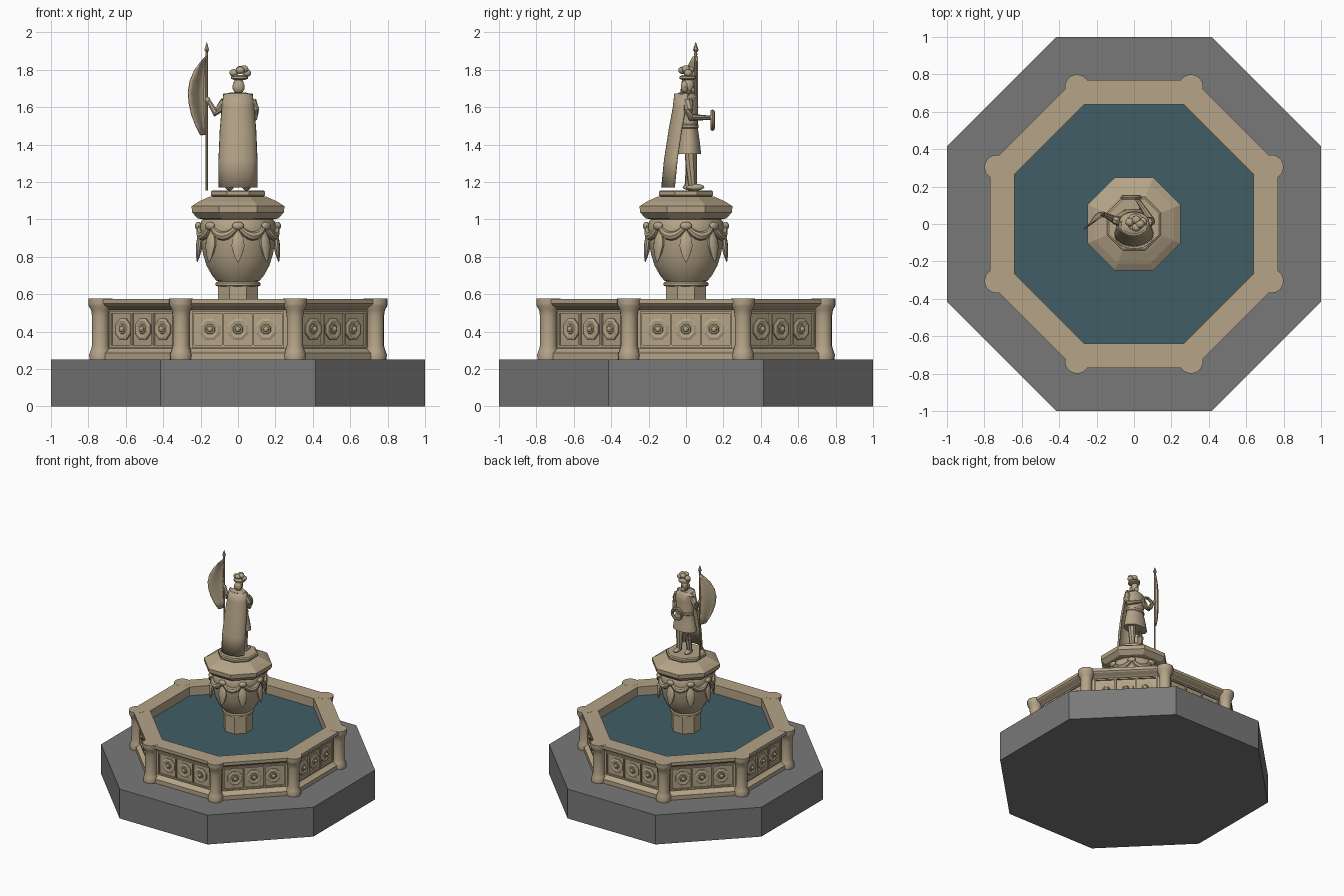
import bpy, bmesh, math
from math import pi, sin, cos
from mathutils import Matrix, Vector

cube = bpy.data.objects.get("Cube")
if cube:
    bpy.data.objects.remove(cube, do_unlink=True)


def material(name, rgb):
    m = bpy.data.materials.new(name)
    m.use_nodes = True
    m.diffuse_color = (*rgb, 1)
    m.node_tree.nodes["Principled BSDF"].inputs["Base Color"].default_value = (*rgb, 1)
    return m


STONE = material("warm stone", (0.46, 0.37, 0.245))
GREY = material("grey paving", (0.19, 0.19, 0.19))
WATER = material("dark water", (0.05, 0.11, 0.13))
OCT = cos(pi / 8)


def finish(name, bm, mat=STONE, smooth=True):
    bmesh.ops.recalc_face_normals(bm, faces=bm.faces)
    mesh = bpy.data.meshes.new(name)
    bm.to_mesh(mesh)
    bm.free()
    mesh.materials.append(mat)
    ob = bpy.data.objects.new(name, mesh)
    bpy.context.collection.objects.link(ob)
    if smooth:
        bpy.ops.object.select_all(action='DESELECT')
        ob.select_set(True)
        bpy.context.view_layer.objects.active = ob
        bpy.ops.object.shade_smooth_by_angle(angle=math.radians(40))
    return ob


def lathe(name, profile, n=8, mat=STONE, loc=(0, 0, 0), smooth=False, loop=False, squash=1):
    """Revolve (radius, height) points; eight sides use face distance as radius."""
    bm = bmesh.new()
    k = 1 / OCT if n == 8 else 1
    rings = []
    for r, z in profile:
        rings.append([bm.verts.new((loc[0] + r * k * cos(2 * pi * (i + .5) / n),
                                    loc[1] + r * k * squash * sin(2 * pi * (i + .5) / n),
                                    loc[2] + z)) for i in range(n)])
    pairs = list(zip(rings, rings[1:])) + ([(rings[-1], rings[0])] if loop else [])
    for a, b in pairs:
        for i in range(n):
            j = (i + 1) % n
            bm.faces.new((a[i], a[j], b[j], b[i]))
    if not loop:
        bm.faces.new(rings[0])
        bm.faces.new(rings[-1])
    return finish(name, bm, mat, smooth)


def ball(name, loc, size, tilt=0, segs=12):
    bm = bmesh.new()
    bmesh.ops.create_uvsphere(bm, u_segments=segs, v_segments=8, radius=1)
    bm.transform(Matrix.Translation(loc) @ Matrix.Rotation(tilt, 4, 'X') @ Matrix.Diagonal((*size, 1)))
    return finish(name, bm)


def box(name, loc, size):
    bm = bmesh.new()
    bmesh.ops.create_cube(bm, size=1)
    bm.transform(Matrix.Translation(loc) @ Matrix.Diagonal((*size, 1)))
    return finish(name, bm, smooth=False)


def tube(name, pts, radii, n=8):
    """Tapered round rod through the points."""
    bm = bmesh.new()
    pts = [Vector(p) for p in pts]
    rings = []
    for i, p in enumerate(pts):
        d = pts[min(i + 1, len(pts) - 1)] - pts[max(i - 1, 0)]
        q = d.to_track_quat('Z', 'Y')
        rings.append([bm.verts.new(p + q @ Vector((radii[i] * cos(2 * pi * s / n),
                                                   radii[i] * sin(2 * pi * s / n), 0))) for s in range(n)])
    for a, b in zip(rings, rings[1:]):
        for s in range(n):
            bm.faces.new((a[s], a[(s + 1) % n], b[(s + 1) % n], b[s]))
    bm.faces.new(rings[0])
    bm.faces.new(rings[-1])
    return finish(name, bm)


def sheet(name, rows, thickness):
    """Cloth from rows of points, thickened."""
    bm = bmesh.new()
    grid = [[bm.verts.new(p) for p in row] for row in rows]
    for a, b in zip(grid, grid[1:]):
        for i in range(len(a) - 1):
            bm.faces.new((a[i], a[i + 1], b[i + 1], b[i]))
    ob = finish(name, bm)
    mod = ob.modifiers.new("thickness", 'SOLIDIFY')
    mod.thickness = thickness
    mod.offset = 0
    return ob


def ring_of_eight(ob):
    for k in range(1, 8):
        c = ob.copy()
        c.rotation_euler.z = k * pi / 4
        bpy.context.collection.objects.link(c)


# Paved base, basin wall and water
lathe("base", [(1, 0), (1, .25)], mat=GREY)
lathe("basin_wall", [(.755, .25), (.755, .285), (.735, .295), (.715, .31), (.715, .515), (.73, .525),
                     (.76, .54), (.77, .55), (.77, .575), (.64, .575), (.64, .25)], loop=True)
lathe("water", [(.641, .26), (.641, .5)], mat=WATER)

# Corner posts
post_r = .796
post = lathe("corner_post", [(.058, .25), (.061, .275), (.052, .30), (.045, .325), (.045, .48), (.05, .515),
                             (.062, .535), (.065, .55), (.065, .576)], n=14,
             loc=(post_r * sin(pi / 8), -post_r * OCT, 0), smooth=True)
ring_of_eight(post)

# Panel frames and rosettes on every side
for i in range(4):
    ring_of_eight(box("panel_upright", (-.24 + .16 * i, -.717, .412), (.012, .02, .19)))
for z in (.322, .502):
    ring_of_eight(box("panel_rail", (0, -.717, z), (.49, .02, .012)))
for x in (-.15, 0, .15):
    rosette = lathe("rosette", [(.057, -.005), (.057, .008), (.044, .013), (.026, .009), (.022, .014)])
    rosette.data.transform(Matrix.Translation((x, -.715, .412)) @ Matrix.Rotation(pi / 2, 4, 'X'))
    ring_of_eight(rosette)
    ring_of_eight(ball("rosette_knob", (x, -.731, .412), (.015, .012, .015), segs=8))

# Pedestal: stem, collar, urn, lip and plinth
lathe("stem", [(.108, .49), (.108, .65)])
lathe("collar", [(.105, .64), (.12, .645), (.12, .66), (.108, .668), (.118, .68)], n=24, smooth=True)
lathe("urn", [(.115, .67), (.14, .70), (.168, .75), (.188, .81), (.2, .88), (.205, .94), (.2, .985),
              (.18, 1.01)], n=24, smooth=True)
lathe("urn_lip", [(.19, 1.0), (.215, 1.005), (.246, 1.037), (.248, 1.07), (.21, 1.095), (.15, 1.122)])
lathe("plinth", [(.135, 1.12), (.145, 1.13), (.145, 1.148), (.135, 1.155)])

# Drapery swags, drops and leaves around the urn
swag = []
for i in range(9):
    t = i / 4 - 1
    a = t * pi / 8 + pi / 8
    swag.append((.207 * sin(a), -.207 * cos(a), .91 + .06 * t * t))
ring_of_eight(tube("swag", swag, [.011 + .013 * sin(pi * i / 8) for i in range(9)]))
ring_of_eight(ball("swag_knot", (0, -.212, .965), (.032, .018, .022)))
drop = lathe("leaf_drop", [(.003, -.085), (.022, -.05), (.036, 0), (.033, .04), (.012, .075)], n=10,
             smooth=True, squash=.5)
drop.data.transform(Matrix.Translation((0, -.208, .855)) @ Matrix.Rotation(-.12, 4, 'X'))
ring_of_eight(drop)

# Figure: legs and boots
for s in (-1, 1):
    step = .02 if s > 0 else 0
    tube("leg", [(.04 * s, .02, 1.4), (.042 * s, .025, 1.28), (.042 * s, .012 + step, 1.17)],
         [.032, .027, .02])
    ball("boot", (.045 * s, .03 + step, 1.172), (.022, .048, .018))

# Tunic, belt and neck
lathe("tunic", [(.104, 1.35), (.092, 1.42), (.073, 1.5), (.08, 1.6), (.078, 1.65), (.045, 1.675)],
      n=20, loc=(0, .015, 0), smooth=True, squash=.64)
lathe("belt", [(.074, 1.485), (.08, 1.49), (.08, 1.505), (.074, 1.51)], n=20, loc=(0, .015, 0), squash=.66)
tube("neck", [(0, .01, 1.65), (.003, .012, 1.71)], [.022, .02])

# Head, hair and plumed hat
ball("head", (.003, .014, 1.718), (.028, .031, .042))
ball("hair", (.003, -.006, 1.708), (.033, .022, .036))
ball("beard", (.003, .034, 1.695), (.017, .014, .02), tilt=.3)
tube("nose", [(.003, .04, 1.73), (.003, .05, 1.718)], [.004, .006], n=6)
lathe("hat_brim", [(.03, 1.745), (.046, 1.752), (.045, 1.764), (.03, 1.772)], n=16, loc=(.008, .01, 0),
      smooth=True)
for x, y, z in ((-.022, .01, 1.783), (.012, .022, 1.8), (.047, .012, 1.782), (.012, -.018, 1.797),
                (.032, 0, 1.803)):
    ball("hat_plume", (x, y, z), (.025, .023, .02), segs=10)

# Long cape hanging down the back
cape = []
for z, half, edge, depth in ((1.17, .1, -.06, .068), (1.32, .1, -.045, .068), (1.48, .093, -.022, .066),
                             (1.6, .083, .0, .066), (1.672, .074, .012, .07)):
    cape.append([(half * sin(a * pi / 16), edge - depth * cos(a * pi / 16), z) for a in range(-8, 9)])
sheet("cape", cape, .009)
lathe("cape_collar", [(.074, 1.655), (.074, 1.67), (.04, 1.678)], n=20, loc=(0, -.01, 0), smooth=True,
      squash=.6)

# Arms
tube("banner_arm", [(-.07, .012, 1.63), (-.098, .02, 1.59), (-.118, .03, 1.565), (-.158, .05, 1.635)],
     [.026, .023, .019, .012])
tube("wreath_arm", [(.072, .012, 1.635), (.09, .014, 1.585), (.088, .025, 1.545), (.022, .125, 1.543)],
     [.026, .024, .019, .012])
ball("banner_hand", (-.162, .05, 1.638), (.014, .015, .017))
ball("wreath_hand", (.02, .132, 1.543), (.014, .016, .013))

# Wreath held in front
wreath = []
for i in range(20):
    a = 2 * pi * i / 20
    wreath.append((.013, a))
bm = bmesh.new()
bmesh.ops.create_circle(bm, segments=8, radius=.012,
                        matrix=Matrix.Translation((.045, 0, 0)) @ Matrix.Rotation(pi / 2, 4, 'X'))
bmesh.ops.spin(bm, geom=bm.edges[:], cent=(0, 0, 0), axis=(0, 0, 1), angle=2 * pi, steps=24)
bmesh.ops.remove_doubles(bm, verts=bm.verts, dist=.0005)
bm.transform(Matrix.Translation((-.015, .142, 1.53)) @ Matrix.Rotation(pi / 2, 4, 'X'))
finish("wreath", bm)

# Banner: pole, spear tip and billowing cloth
px, py = -.167, .052
tube("banner_pole", [(px, py, 1.155), (px, py, 1.89)], [.006, .006])
lathe("spear_tip", [(.007, 1.87), (.009, 1.885), (.006, 1.893), (.015, 1.905), (.001, 1.947)], n=6,
      loc=(px, py, 0))
cloth = []
for z, w in ((1.45, .035), (1.5, .06), (1.56, .082), (1.62, .095), (1.68, .1), (1.74, .09), (1.8, .065),
             (1.84, .035), (1.87, .006)):
    cloth.append([(px - w * u / 6, py - .8 * w * (u / 6) ** 2 + .012 * sin(pi * u / 3), z)
                  for u in range(7)])
sheet("banner_cloth", cloth, .006)
